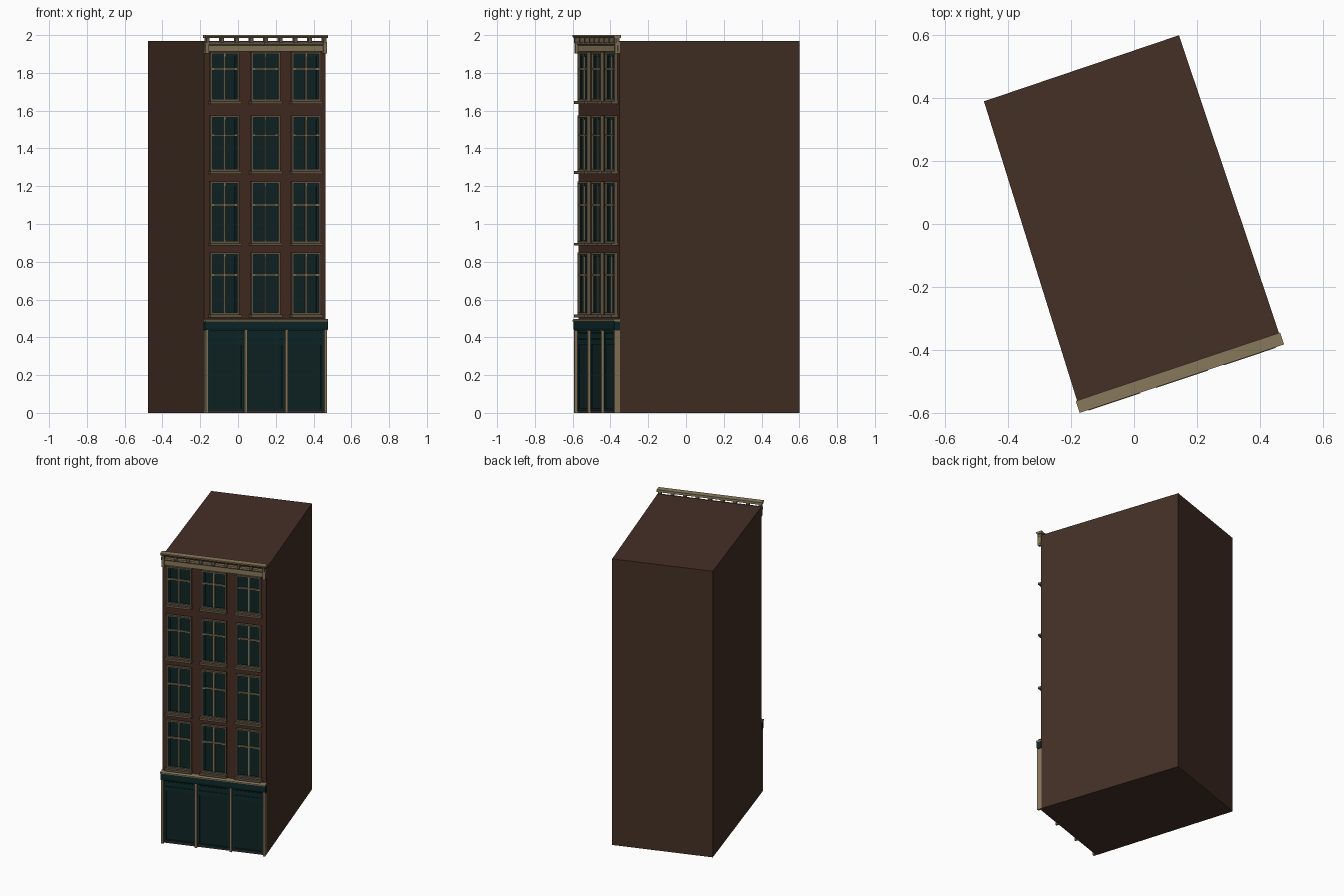
import bpy, bmesh, math
from mathutils import Matrix, Vector

cube = bpy.data.objects.get("Cube")
if cube:
    bpy.data.objects.remove(cube, do_unlink=True)


def material(name, rgb):
    m = bpy.data.materials.new(name)
    m.use_nodes = True
    m.diffuse_color = (*rgb, 1)
    m.node_tree.nodes["Principled BSDF"].inputs["Base Color"].default_value = (*rgb, 1)
    return m


BRICK = material("brown wall", (0.058, 0.029, 0.019))
FACADE = material("red brown brick", (0.06, 0.026, 0.016))
GLASS = material("dark glass", (0.005, 0.017, 0.018))
TEAL = material("dark teal paint", (0.004, 0.021, 0.022))
STONE = material("tan stone", (0.25, 0.19, 0.105))
TRIM = material("dull olive trim", (0.13, 0.10, 0.06))

# Facade frame: x runs along the street wall, -y points out to the street
LEFT, RIGHT = Vector((-0.18, -0.565, 0)), Vector((0.462, -0.35, 0))
WIDTH = (RIGHT - LEFT).length
ANGLE = math.atan2(RIGHT.y - LEFT.y, RIGHT.x - LEFT.x)
FRAME = Matrix.Translation(LEFT) @ Matrix.Rotation(ANGLE, 4, "Z")


def finish(name, bm, mat, matrix):
    bmesh.ops.recalc_face_normals(bm, faces=bm.faces)
    mesh = bpy.data.meshes.new(name)
    bm.to_mesh(mesh)
    bm.free()
    mesh.materials.append(mat)
    ob = bpy.data.objects.new(name, mesh)
    bpy.context.collection.objects.link(ob)
    ob.matrix_world = matrix
    return ob


def part(name, mat, boxes):
    """Boxes given as along-wall range, outward range, height range."""
    bm = bmesh.new()
    for s0, s1, d0, d1, z0, z1 in boxes:
        m = Matrix.Translation(((s0 + s1) / 2, -(d0 + d1) / 2, (z0 + z1) / 2))
        m = m @ Matrix.Diagonal((s1 - s0, d1 - d0, z1 - z0, 1))
        bmesh.ops.create_cube(bm, size=1, matrix=m)
    return finish(name, bm, mat, FRAME)


def border(s0, s1, d0, d1, z0, z1, t):
    return [(s0, s0 + t, d0, d1, z0, z1), (s1 - t, s1, d0, d1, z0, z1),
            (s0 + t, s1 - t, d0, d1, z1 - t, z1), (s0 + t, s1 - t, d0, d1, z0, z0 + t)]


def moulding(name, mat, profile):
    """Extrude an outward/height profile along the whole facade."""
    bm = bmesh.new()
    face = bm.faces.new([bm.verts.new((-0.004, -d, z)) for d, z in profile])
    new = bmesh.ops.extrude_face_region(bm, geom=[face])["geom"]
    bmesh.ops.translate(bm, vec=(WIDTH + 0.008, 0, 0),
                        verts=[v for v in new if isinstance(v, bmesh.types.BMVert)])
    return finish(name, bm, mat, FRAME)


# Main body, a slightly skewed block
TOP = 1.97
bm = bmesh.new()
plan = [LEFT, RIGHT, Vector((0.143, 0.60, 0)), Vector((-0.477, 0.39, 0))]
base = bm.faces.new([bm.verts.new(p) for p in plan])
new = bmesh.ops.extrude_face_region(bm, geom=[base])["geom"]
bmesh.ops.translate(bm, vec=(0, 0, TOP), verts=[v for v in new if isinstance(v, bmesh.types.BMVert)])
finish("building_body", bm, BRICK, Matrix.Identity(4))
part("brick_facade", FACADE, [(0, WIDTH, 0, 0.003, 0.49, 1.92)])

# Windows: sill top, head, transom height for each storey
PITCH = 0.227
STOREYS = [(0.52, 0.85, 0.73), (0.90, 1.225, 1.10), (1.28, 1.575, 1.47), (1.65, 1.91, 1.82)]
HALF = 0.081
panes, sashes, frames, bars, sills = [], [], [], [], []
for z0, z1, zt in STOREYS:
    for i in (-1, 0, 1):
        c = WIDTH / 2 + i * PITCH
        a, b = c - HALF, c + HALF
        panes.append((a, b, 0, 0.006, z0, z1))
        sashes += border(a + 0.011, b - 0.011, 0, 0.011, z0, z1 - 0.011, 0.012)
        frames += border(a, b, 0, 0.021, z0, z1, 0.011)
        bars += [(c - 0.004, c + 0.004, 0.006, 0.014, z0 + 0.011, z1 - 0.011),
                 (a + 0.011, b - 0.011, 0.006, 0.016, zt - 0.005, zt + 0.005)]
        sills.append((a - 0.006, b + 0.006, 0, 0.038, z0 - 0.014, z0))
part("window_panes", GLASS, panes)
part("window_sashes", TEAL, sashes)
part("window_frames", TRIM, frames)
part("window_bars", STONE, bars)
part("window_sills", TRIM, sills)

# Shopfront: back panel, framed bays, pilasters, fascia and ledge
part("shop_panel", GLASS, [(0, WIDTH, 0, 0.008, 0.01, 0.44)])
centres = [0.007, WIDTH / 2 - 0.113, WIDTH / 2 + 0.113, WIDTH - 0.007]
bays = []
for left, right in zip(centres, centres[1:]):
    bays += border(left + 0.007, right - 0.007, 0.006, 0.015, 0.01, 0.44, 0.014)
    bays += [(left + 0.02, right - 0.02, 0.006, 0.013, z, z + 0.028) for z in (0.36, 0.395)]
part("shop_bay_frames", TEAL, bays)
part("shop_plinth", FACADE, [(0, WIDTH, 0, 0.012, 0, 0.01)])
part("shop_pilasters", STONE, [(c - 0.007, c + 0.007, 0, 0.03, 0, 0.44) for c in centres])
moulding("shop_fascia", TEAL, [(0, 0.435), (0.028, 0.435), (0.032, 0.45), (0.032, 0.484), (0, 0.484)])
moulding("shop_ledge", STONE, [(0, 0.484), (0.036, 0.484), (0.036, 0.492), (0.03, 0.496), (0, 0.496)])

# Cornice: frieze, brackets, end corbels and cap
moulding("cornice_frieze", STONE, [(0, 1.912), (0.012, 1.912), (0.012, 1.945), (0.02, 1.952),
                                   (0.02, 1.964), (0, 1.964)])
COUNT = 9
blocks = []
for i in range(COUNT):
    c = 0.012 + i * (WIDTH - 0.024) / (COUNT - 1)
    blocks.append((c - 0.009, c + 0.009, 0, 0.03, 1.958, 1.987))
part("cornice_brackets", TRIM, blocks)
part("cornice_corbels", STONE, [(s, s + 0.018, 0, 0.026, 1.902, 1.96) for s in (0, WIDTH - 0.018)])
moulding("cornice_cap", STONE, [(-0.004, 1.984), (0.03, 1.984), (0.036, 1.992), (0.036, 2.0), (-0.004, 2.0)])
